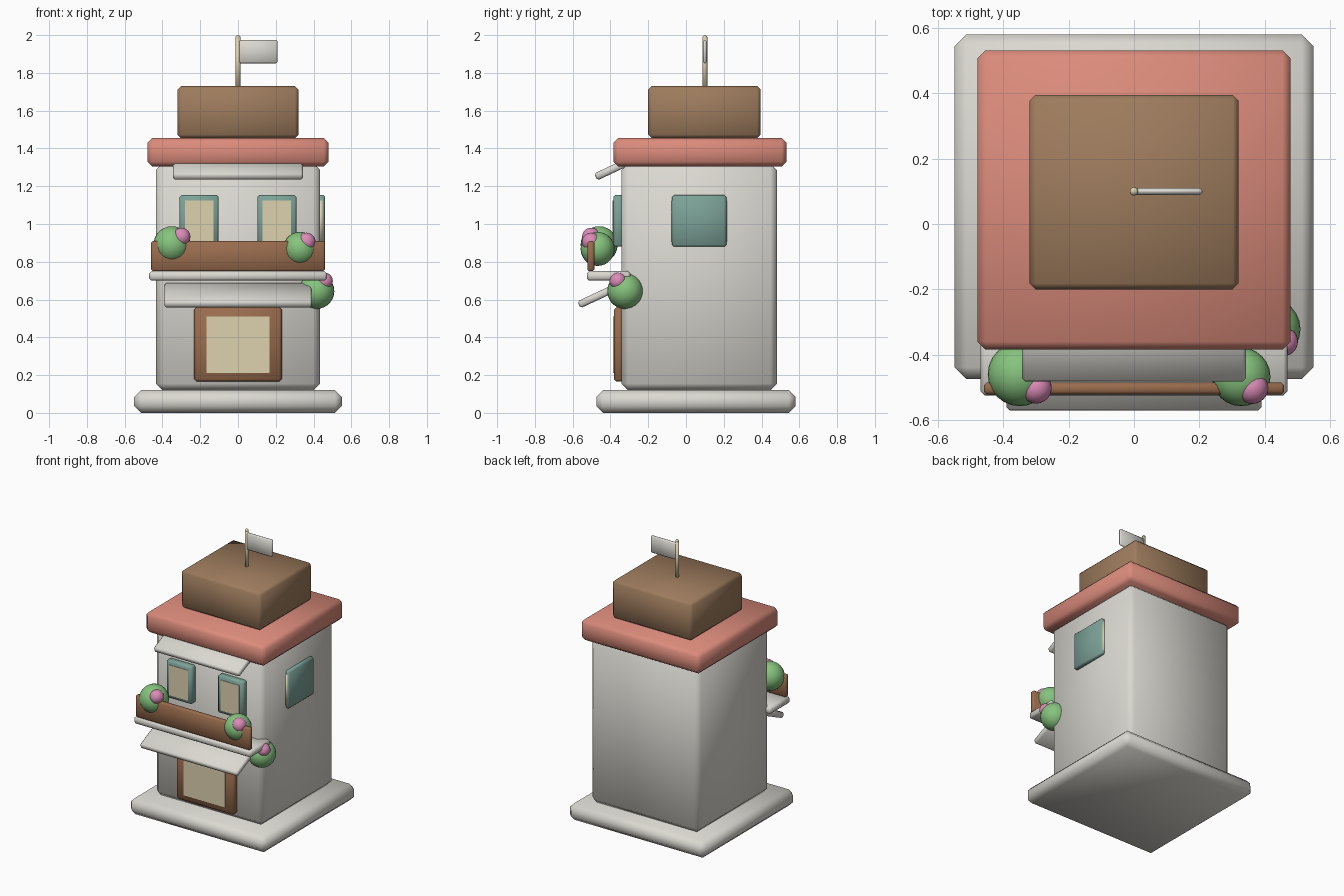
import bpy
import bmesh
import math
from mathutils import Matrix, Vector

default = bpy.data.objects.get("Cube")
if default:
    bpy.data.objects.remove(default, do_unlink=True)


def material(name, rgb):
    mat = bpy.data.materials.new(name)
    mat.use_nodes = True
    mat.diffuse_color = (*rgb, 1)
    bsdf = mat.node_tree.nodes["Principled BSDF"]
    bsdf.inputs["Base Color"].default_value = (*rgb, 1)
    bsdf.inputs["Roughness"].default_value = 0.8
    return mat


plaster = material("plaster white", (0.71, 0.69, 0.64))
terracotta = material("terracotta", (0.71, 0.26, 0.20))
brown = material("roof brown", (0.34, 0.20, 0.11))
wood = material("wood brown", (0.32, 0.15, 0.075))
teal = material("shutter teal", (0.20, 0.36, 0.31))
cream = material("pane cream", (0.73, 0.64, 0.43))
leaf = material("leaf green", (0.24, 0.55, 0.21))
blossom = material("blossom pink", (0.71, 0.26, 0.48))


def finish(name, bm, mat, location=(0, 0, 0), tilt=0):
    for face in bm.faces:
        face.smooth = True
    mesh = bpy.data.meshes.new(name)
    bm.to_mesh(mesh)
    bm.free()
    mesh.materials.append(mat)
    obj = bpy.data.objects.new(name, mesh)
    obj.location = location
    obj.rotation_euler.x = tilt
    bpy.context.collection.objects.link(obj)
    return obj


def box(name, mat, x, y, z, bevel=0.0, tilt=0):
    """Softly chamfered box between (low, high) limits on each axis."""
    size = [b - a for a, b in (x, y, z)]
    centre = [(a + b) / 2 for a, b in (x, y, z)]
    bm = bmesh.new()
    bmesh.ops.create_cube(bm, size=1)
    bmesh.ops.scale(bm, vec=Vector(size), verts=bm.verts)
    if bevel:
        bmesh.ops.bevel(bm, geom=bm.edges[:], offset=bevel, segments=1,
                        affect='EDGES', profile=0.5)
    return finish(name, bm, mat, centre, tilt)


def ball(name, mat, centre, radius):
    bm = bmesh.new()
    bmesh.ops.create_uvsphere(bm, u_segments=24, v_segments=14, radius=radius)
    return finish(name, bm, mat, centre)


def plate(name, mat, x, z, y):
    """Thin flat pane laid on a front face at depth y."""
    obj = box(name, mat, x, (y - 0.004, y + 0.004), z)
    for poly in obj.data.polygons:
        poly.use_smooth = False
    return obj


# Building masses, from the ground up
box("base_slab", plaster, (-0.55, 0.55), (-0.475, 0.58), (0, 0.12), 0.036)
box("tower_body", plaster, (-0.435, 0.435), (-0.342, 0.482), (0.12, 1.32), 0.035)
box("roof_slab", terracotta, (-0.48, 0.48), (-0.385, 0.532), (1.305, 1.455), 0.025)
box("roof_block", brown, (-0.32, 0.32), (-0.2, 0.395), (1.455, 1.73), 0.018)

# Door with its pane
box("door", wood, (-0.232, 0.232), (-0.382, -0.33), (0.165, 0.56), 0.014)
plate("door_pane", cream, (-0.167, 0.167), (0.21, 0.51), -0.382)

# Front windows
for side, cx in (("right", -0.206), ("left", 0.206)):
    box(side + "_window_frame", teal, (cx - 0.103, cx + 0.103),
        (-0.384, -0.33), (0.88, 1.153), 0.01)
    plate(side + "_window_pane", cream, (cx - 0.075, cx + 0.075),
          (0.905, 1.125), -0.384)

# Side window, with the pane showing only along its narrow edges
box("side_window_frame", teal, (0.42, 0.461), (-0.074, 0.214), (0.88, 1.153), 0.01)
box("side_window_pane", cream, (0.425, 0.45), (-0.077, 0.217), (0.905, 1.125))

# Sloping awnings
slope = math.radians(25)
box("upper_awning", plaster, (-0.343, 0.343), (-0.487, -0.293), (1.27, 1.31), 0.01, slope)
box("lower_awning", plaster, (-0.39, 0.39), (-0.578, -0.338), (0.603, 0.643), 0.01, slope)

# Balcony
box("balcony_floor", plaster, (-0.47, 0.47), (-0.525, -0.295), (0.7, 0.75), 0.012)
box("balcony_rail", wood, (-0.46, 0.46), (-0.522, -0.485), (0.75, 0.91), 0.009)

# Flowering bushes: leaf centre and radius, then blossom centre and radius
bushes = {
    "right_balcony": ((-0.35, -0.46, 0.89), 0.098, (-0.3, -0.502, 0.932), 0.048),
    "left_balcony": ((0.328, -0.468, 0.868), 0.09, (0.362, -0.502, 0.905), 0.049),
    "left_corner": ((0.415, -0.322, 0.645), 0.095, (0.457, -0.36, 0.698), 0.045),
}
for name, (centre, radius, flower, flower_radius) in bushes.items():
    ball(name + "_bush", leaf, centre, radius)
    ball(name + "_blossom", blossom, flower, flower_radius)

# Flagpole and flag
bm = bmesh.new()
bmesh.ops.create_cone(bm, cap_ends=True, segments=16, radius1=0.013,
                      radius2=0.013, depth=0.28)
bmesh.ops.create_uvsphere(bm, u_segments=16, v_segments=8, radius=0.013,
                          matrix=Matrix.Translation((0, 0, 0.14)))
finish("flagpole", bm, cream, (0, 0.1, 1.847))
box("flag", plaster, (0, 0.21), (0.089, 0.111), (1.85, 1.975), 0.009)
